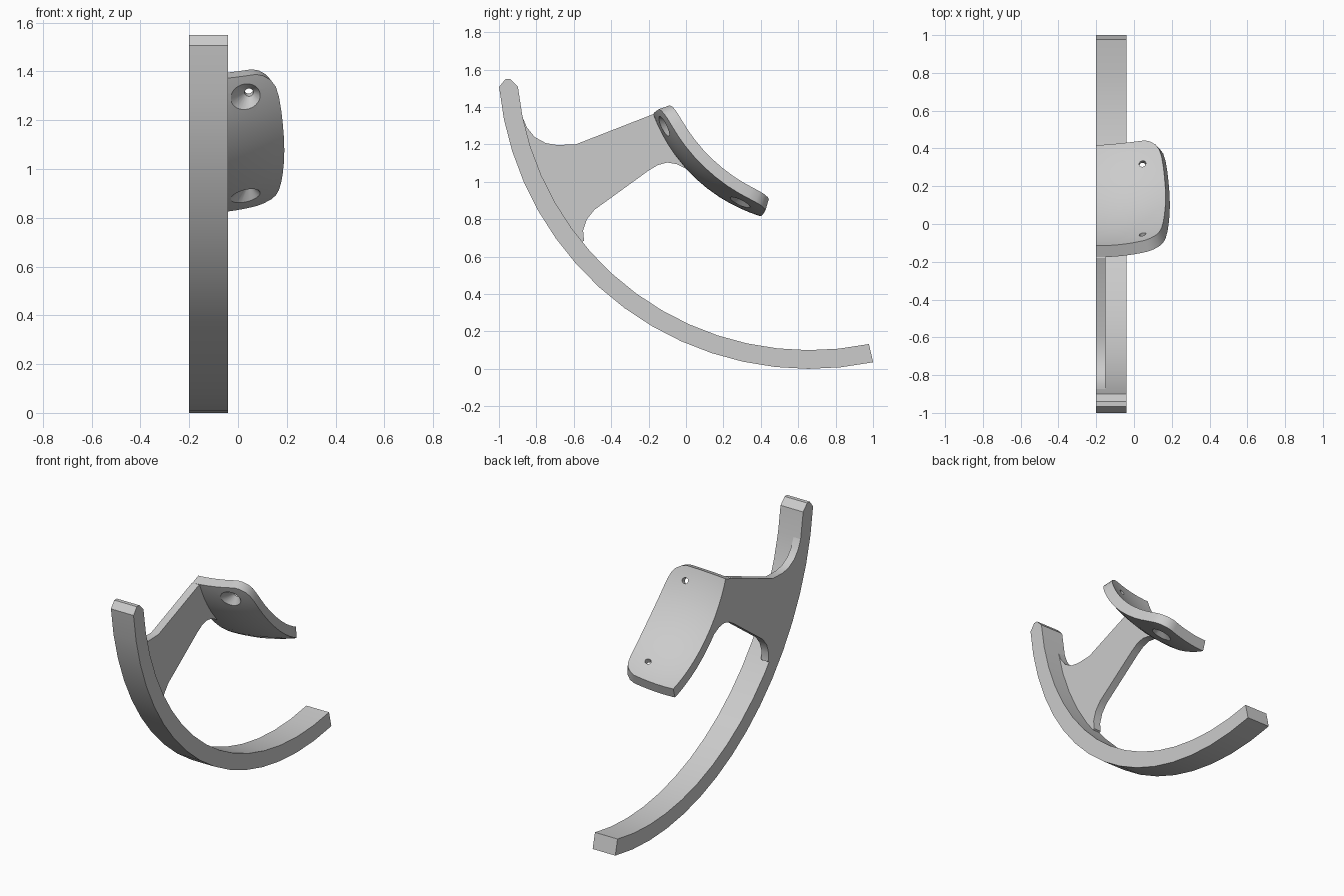
import bpy, bmesh
from math import radians, cos, sin
from mathutils import Matrix, Vector

if "Cube" in bpy.data.objects:
    bpy.data.objects.remove(bpy.data.objects["Cube"])

CY, CZ = 0.66, 1.667          # common centre of all arcs in the y-z plane


def polar(r, deg):
    return (CY + r * cos(radians(deg)), CZ + r * sin(radians(deg)))


def arc(r, a0, a1, n):
    return [polar(r, a0 + (a1 - a0) * i / n) for i in range(n + 1)]


def to_object(bm, name):
    me = bpy.data.meshes.new(name)
    bm.to_mesh(me)
    bm.free()
    ob = bpy.data.objects.new(name, me)
    bpy.context.collection.objects.link(ob)
    return ob


def activate(ob):
    bpy.ops.object.select_all(action='DESELECT')
    ob.select_set(True)
    bpy.context.view_layer.objects.active = ob


def smooth(ob):
    activate(ob)
    bpy.ops.object.shade_smooth_by_angle(angle=radians(30))


def extrude_profile(name, pts, x0, x1):
    bm = bmesh.new()
    face = bm.faces.new([bm.verts.new((x0, y, z)) for y, z in pts])
    ext = bmesh.ops.extrude_face_region(bm, geom=[face])
    verts = [g for g in ext["geom"] if isinstance(g, bmesh.types.BMVert)]
    bmesh.ops.translate(bm, verts=verts, vec=(x1 - x0, 0, 0))
    bmesh.ops.recalc_face_normals(bm, faces=bm.faces)
    ob = to_object(bm, name)
    smooth(ob)
    return ob


# Curved bar with a chamfered upper tip
bar = arc(1.667, 185.5, 281.8, 16) + arc(1.567, 281.7, 185.8, 16)
bar += [(-0.94, 1.55), (-0.965, 1.55)]
extrude_profile("curved_bar", bar, -0.2, -0.04)

# Thin web with fillets, joining the bar to the plate
web = [(-0.88, 1.36), (-0.85, 1.29), (-0.81, 1.24), (-0.75, 1.207),
       (-0.69, 1.197), (-0.59, 1.2), (-0.18, 1.36)]
web += arc(0.87, 201, 222, 6)
web += [(0.0, 1.07), (-0.05, 1.095), (-0.1, 1.103), (-0.15, 1.09), (-0.2, 1.06),
        (-0.49, 0.85), (-0.53, 0.80), (-0.55, 0.74), (-0.545, 0.685)]
web += arc(1.59, 219, 191.4, 6)
extrude_profile("web_arm", web, -0.2, -0.15)

# Dished mounting plate: grid over angle and x, narrowed at the rounded corners
half = [(0, 0.075), (0.012, 0.105), (0.04, 0.135), (0.08, 0.155),
        (0.14, 0.168), (0.22, 0.177), (0.3, 0.183), (0.4, 0.188)]
rows = half + [(0.5, 0.19)] + [(1 - s, x) for s, x in reversed(half)]
NX = 10
bm = bmesh.new()
grid = []
for s, xmax in rows:
    line = []
    for j in range(NX + 1):
        v = j / NX
        x = -0.2 + (xmax + 0.2) * v
        a0, a1 = 200.3 - 1.2 * v, 252.8 + 1.2 * v
        y, z = polar(0.89 - 0.5 * (x + 0.2) ** 2, a0 + (a1 - a0) * s)
        line.append(bm.verts.new((x, y, z)))
    grid.append(line)
for g, h in zip(grid, grid[1:]):
    for j in range(NX):
        bm.faces.new((g[j], h[j], h[j + 1], g[j + 1]))
plate = to_object(bm, "mounting_plate")
mod = plate.modifiers.new("thickness", 'SOLIDIFY')
mod.thickness = 0.065
mod.offset = -1

# Countersunk screw holes
cutters = []
for deg in (205.5, 244.5):
    bm = bmesh.new()
    d = Vector((0, cos(radians(deg)), sin(radians(deg))))
    rot = d.to_track_quat('Z', 'Y').to_matrix().to_4x4()
    mat = Matrix.Translation((0.045, CY, CZ)) @ rot
    n = 24
    rings = []
    for r, rad in ((0.72, 0.018), (0.82, 0.018), (0.885, 0.085)):
        rings.append([bm.verts.new(mat @ Vector((rad * cos(radians(360 / n * k)),
                                                 rad * sin(radians(360 / n * k)), r)))
                      for k in range(n)])
    for p, q in zip(rings, rings[1:]):
        for k in range(n):
            m = (k + 1) % n
            bm.faces.new((p[k], p[m], q[m], q[k]))
    bm.faces.new(rings[0])
    bm.faces.new(rings[-1])
    bmesh.ops.recalc_face_normals(bm, faces=bm.faces)
    cut = to_object(bm, "screw_hole_cutter")
    cut.hide_render = True
    cutters.append(cut)
    mod = plate.modifiers.new("screw_hole", 'BOOLEAN')
    mod.operation = 'DIFFERENCE'
    mod.solver = 'EXACT'
    mod.object = cut

activate(plate)
for name in [m.name for m in plate.modifiers]:
    bpy.ops.object.modifier_apply(modifier=name)
for cut in cutters:
    bpy.data.objects.remove(cut)
smooth(plate)
